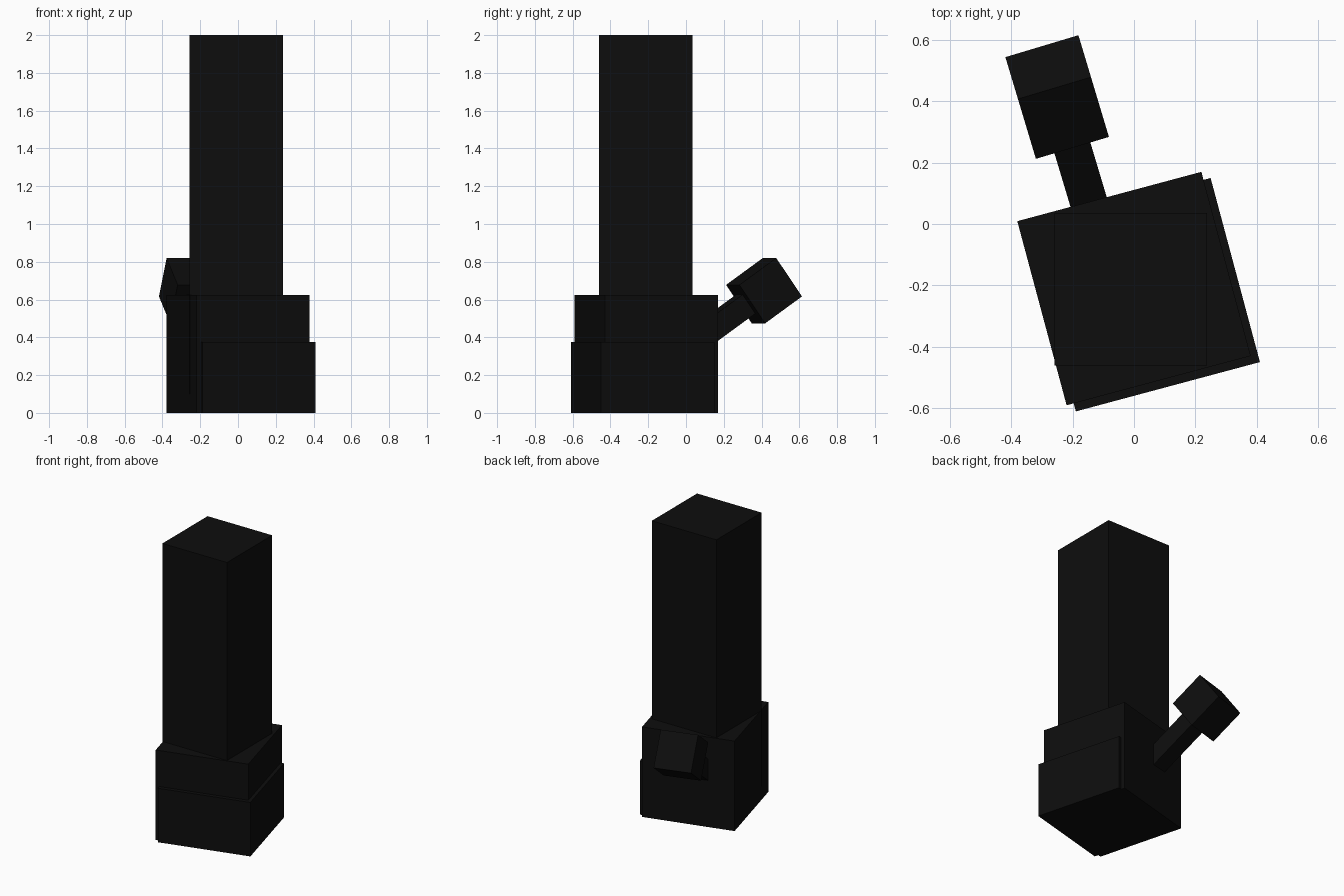
import bpy
from math import radians
from mathutils import Euler, Vector

if "Cube" in bpy.data.objects:
    bpy.data.objects.remove(bpy.data.objects["Cube"])

black = bpy.data.materials.new("matte_black")
black.diffuse_color = (0.004, 0.004, 0.004, 1)
black.use_nodes = True
black.node_tree.nodes["Principled BSDF"].inputs["Base Color"].default_value = black.diffuse_color


def box(name, center, size, rot=(0, 0, 0)):
    bpy.ops.mesh.primitive_cube_add(size=1, location=center, rotation=[radians(a) for a in rot])
    ob = bpy.context.object
    ob.name = name
    ob.scale = size
    bpy.ops.object.transform_apply(location=False, rotation=False, scale=True)
    ob.data.materials.append(black)
    return ob


# Tall square tower
box("tower", (-0.01, -0.213, 1.05), (0.496, 0.496, 1.9))

# Turned base block and the slightly offset lower plinth
box("base_block", (0.0, -0.21, 0.3125), (0.62, 0.62, 0.625), (0, 0, 15))
box("lower_plinth", (0.03, -0.23, 0.1875), (0.62, 0.62, 0.375), (0, 0, 15))

# Slanted arm with a cube head at the back
tilt = (35, 0, 16.7)
head_center = Vector((-0.25, 0.413, 0.647))
axis = Euler([radians(a) for a in tilt]).to_matrix() @ Vector((0, 1, 0))
box("arm_head", head_center, (0.248, 0.248, 0.248), tilt)
box("arm", head_center - axis * 0.3, (0.122, 0.5, 0.122), tilt)
